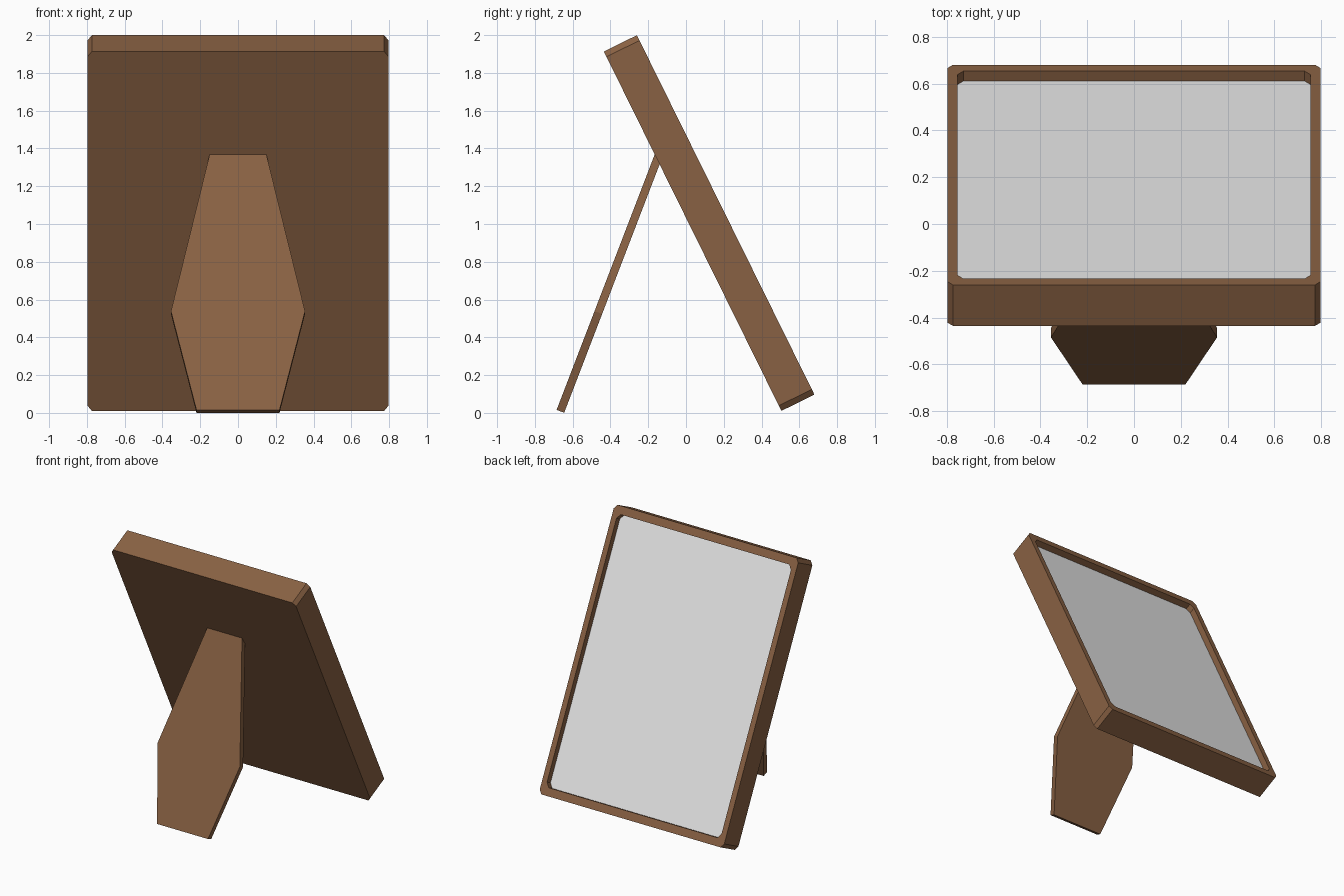
import bpy, bmesh
from math import atan2
from mathutils import Matrix

cube = bpy.data.objects.get("Cube")
if cube:
    bpy.data.objects.remove(cube, do_unlink=True)


def material(name, color):
    m = bpy.data.materials.new(name)
    m.use_nodes = True
    m.diffuse_color = color
    m.node_tree.nodes["Principled BSDF"].inputs["Base Color"].default_value = color
    return m


wood = material("brown wood", (0.25, 0.12, 0.056, 1))
pale = material("pale grey", (0.8, 0.8, 0.8, 1))


def chamfered(hx, hy, cx, cy):
    """Rectangle outline with cut corners, counter-clockwise."""
    quarter = [(hx, hy - cy), (hx - cx, hy)]
    left = [(-x, y) for x, y in reversed(quarter)]
    top = quarter + left
    return top + [(-x, -y) for x, y in top]


def loft(name, rings, mat, tilt, origin):
    """Skin a series of (outline, height) rings, cap both ends, then tilt about x."""
    bm = bmesh.new()
    loops = [[bm.verts.new((x, y, z)) for x, y in outline] for outline, z in rings]
    for a, b in zip(loops, loops[1:]):
        n = len(a)
        for i in range(n):
            j = (i + 1) % n
            bm.faces.new((a[i], a[j], b[j], b[i]))
    bm.faces.new(loops[0][::-1])
    bm.faces.new(loops[-1])
    bmesh.ops.recalc_face_normals(bm, faces=bm.faces)
    mesh = bpy.data.meshes.new(name)
    bm.to_mesh(mesh)
    bm.free()
    mesh.materials.append(mat)
    obj = bpy.data.objects.new(name, mesh)
    obj.matrix_world = Matrix.Translation(origin) @ Matrix.Rotation(tilt, 4, 'X')
    bpy.context.collection.objects.link(obj)
    return obj


# Leaning frame: local +z is the back, local -z the display side
lean = atan2(1.903, -0.94)
centre = (0, 0.1225, 1.005)
half = 0.0975
floor = -half + 0.05
outer = chamfered(0.797, 1.061, 0.023, 0.031)
inner = chamfered(0.754, 1.001, 0.025, 0.035)
loft("frame", [(outer, half), (outer, -half), (inner, -half), (inner, floor)],
     wood, lean, centre)

# Display panel lying in the recess
loft("picture_panel", [(inner, floor + 0.002), (inner, floor - 0.003)],
     pale, lean, centre)

# Folding support leg
right = [(0.22, 0), (0.355, 0.56), (0.15, 1.45)]
leg = right + [(-x, y) for x, y in reversed(right)]
loft("support_leg", [(leg, -0.043), (leg, 0)],
     wood, atan2(1.354, 0.52), (0, -0.685, 0.016))
